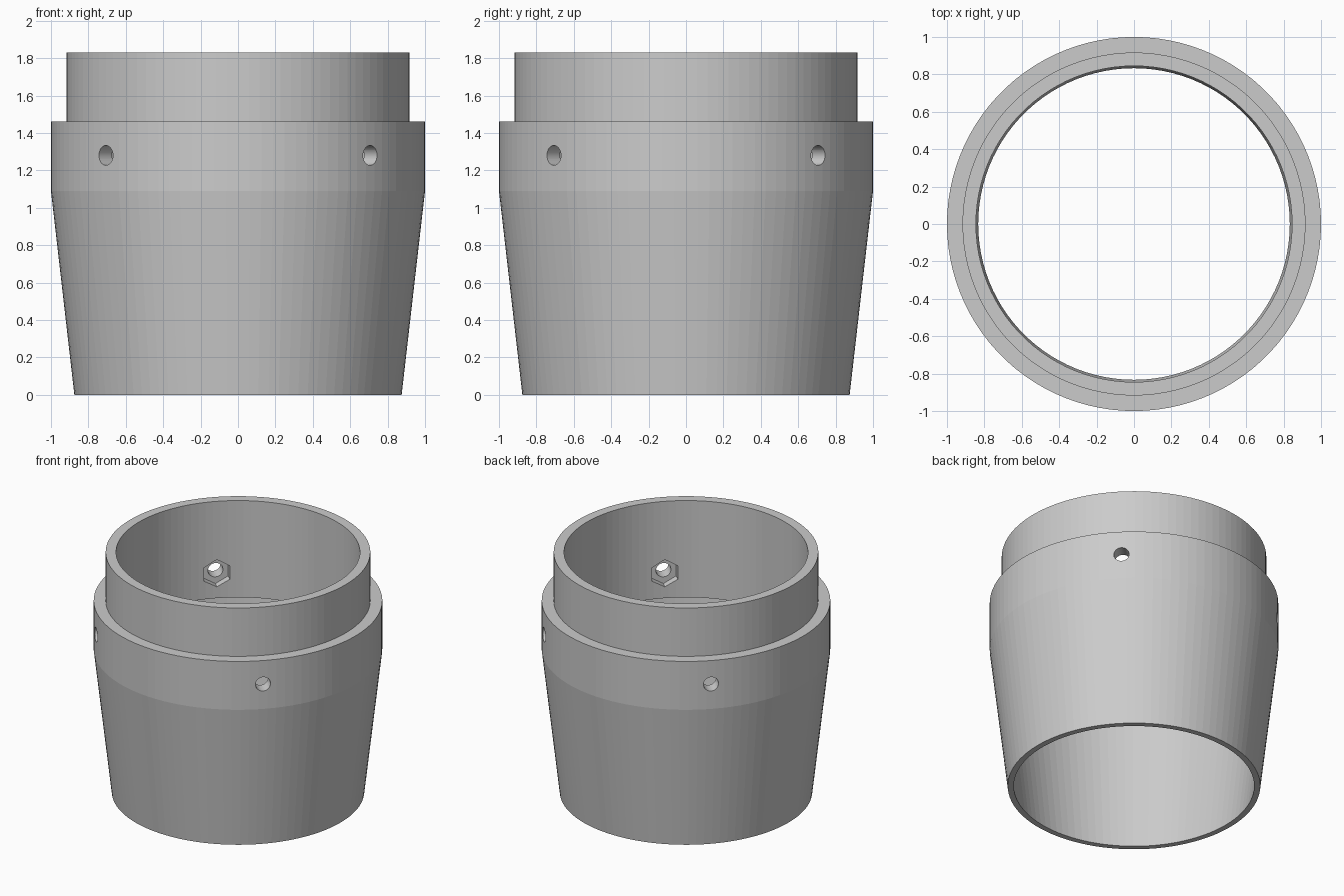
import bpy, bmesh, math
from mathutils import Matrix, Vector

SEGMENTS = 100
HOLE_Z = 1.28

cube = bpy.data.objects.get("Cube")
if cube:
    bpy.data.objects.remove(cube, do_unlink=True)

grey = bpy.data.materials.new("plain grey")
grey.use_nodes = True
colour = (0.6, 0.6, 0.6, 1)
grey.diffuse_color = colour
grey.node_tree.nodes["Principled BSDF"].inputs["Base Color"].default_value = colour


def finish(name, bm):
    bmesh.ops.recalc_face_normals(bm, faces=bm.faces)
    mesh = bpy.data.meshes.new(name)
    bm.to_mesh(mesh)
    bm.free()
    mesh.materials.append(grey)
    obj = bpy.data.objects.new(name, mesh)
    bpy.context.collection.objects.link(obj)
    return obj


def lathe(name, profile):
    """Turn a closed (radius, height) profile around the z axis."""
    bm = bmesh.new()
    verts = [bm.verts.new((r, 0, z)) for r, z in profile]
    edges = [bm.edges.new((a, b)) for a, b in zip(verts, verts[1:] + verts[:1])]
    bmesh.ops.spin(bm, geom=verts + edges, cent=(0, 0, 0), axis=(0, 0, 1),
                   angle=math.tau, steps=SEGMENTS, use_merge=True)
    bmesh.ops.remove_doubles(bm, verts=bm.verts, dist=0.0001)
    return finish(name, bm)


def radial_cutter(name, sides, radius, inner, outer):
    """Four prisms pointing outwards along the diagonals."""
    bm = bmesh.new()
    up = Vector((0, 0, 1))
    for i in range(4):
        angle = math.pi / 4 + i * math.pi / 2
        out = Vector((math.cos(angle), math.sin(angle), 0))
        turn = Matrix((up.cross(out), up, out)).transposed().to_4x4()
        centre = out * (inner + outer) / 2 + up * HOLE_Z
        bmesh.ops.create_cone(bm, cap_ends=True, segments=sides,
                              radius1=radius, radius2=radius, depth=outer - inner,
                              matrix=Matrix.Translation(centre) @ turn)
    obj = finish(name, bm)
    obj.hide_render = True
    return obj


# Hollow collar: tapered skirt, straight band and narrower upper sleeve
collar = lathe("tapered_collar", [
    (0.875, 0), (1.0, 1.09), (1.0, 1.46), (0.917, 1.46), (0.917, 1.83),
    (0.845, 1.83), (0.845, 1.09), (0.958, 1.09), (0.833, 0)])

# Round screw holes with hexagonal nut pockets on the inside
cutters = [radial_cutter("screw_hole_cutter", 32, 0.053, 0.7, 1.1),
           radial_cutter("nut_pocket_cutter", 6, 0.104, 0.75, 0.9)]
for cutter in cutters:
    mod = collar.modifiers.new(cutter.name, "BOOLEAN")
    mod.operation = "DIFFERENCE"
    mod.solver = "EXACT"
    mod.object = cutter

# Bake the cuts and drop the helpers
depsgraph = bpy.context.evaluated_depsgraph_get()
result = bpy.data.meshes.new_from_object(collar.evaluated_get(depsgraph))
collar.modifiers.clear()
collar.data = result
for cutter in cutters:
    bpy.data.objects.remove(cutter, do_unlink=True)
